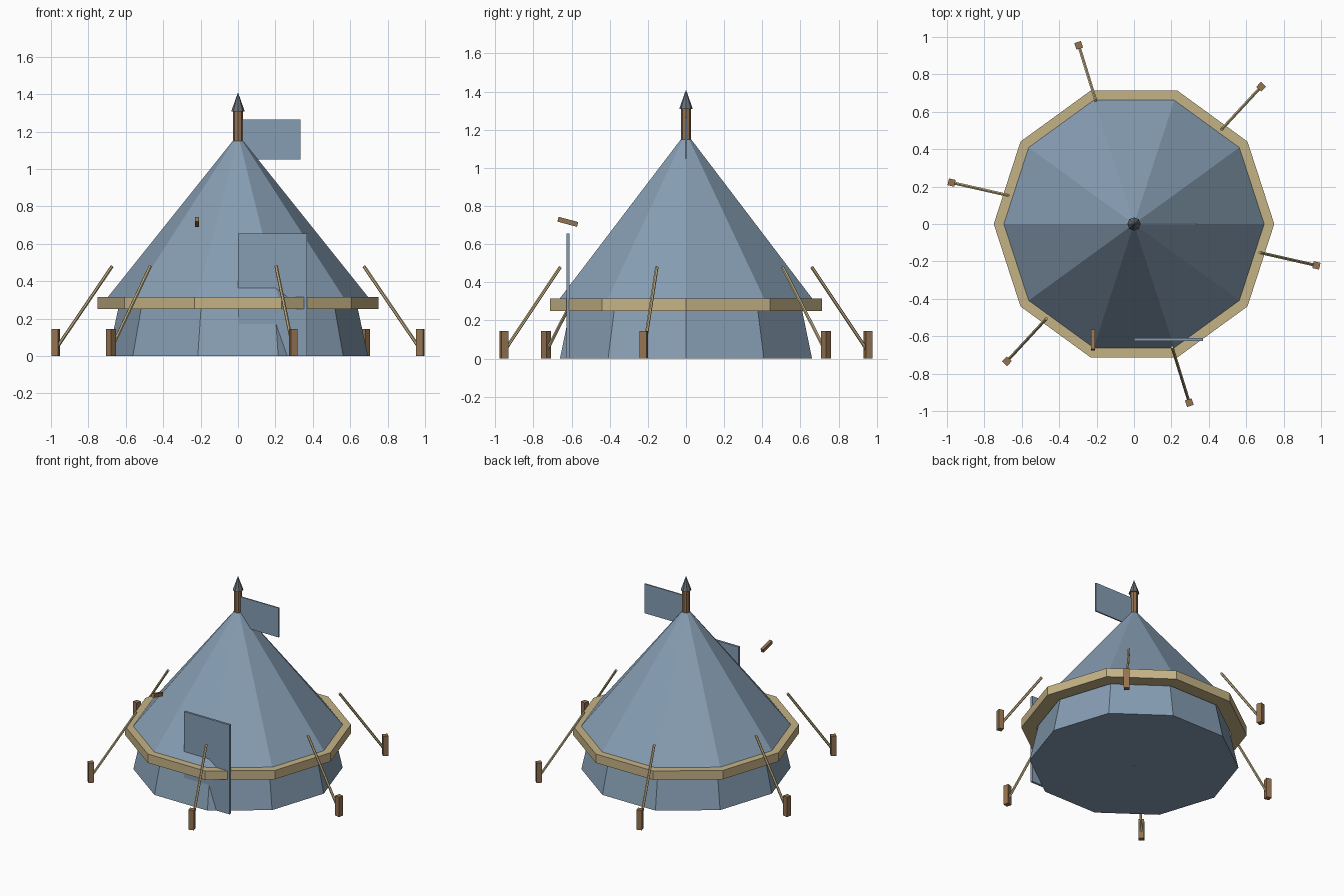
import bpy, bmesh
from math import cos, sin, pi, radians
from mathutils import Vector

if "Cube" in bpy.data.objects:
    bpy.data.objects.remove(bpy.data.objects["Cube"])


def material(name, rgb):
    m = bpy.data.materials.new(name)
    m.diffuse_color = (*rgb, 1)
    m.use_nodes = True
    m.node_tree.nodes["Principled BSDF"].inputs["Base Color"].default_value = m.diffuse_color
    return m


CANVAS = material("canvas", (0.24, 0.34, 0.45))
TAN = material("tan_trim", (0.56, 0.45, 0.24))
WOOD = material("wood", (0.30, 0.17, 0.08))
METAL = material("dark_metal", (0.14, 0.16, 0.18))


def finish(name, bm, mat):
    bmesh.ops.recalc_face_normals(bm, faces=bm.faces)
    me = bpy.data.meshes.new(name)
    bm.to_mesh(me)
    bm.free()
    ob = bpy.data.objects.new(name, me)
    ob.data.materials.append(mat)
    bpy.context.collection.objects.link(ob)
    return ob


def frustum(name, sides, r1, r2, z1, z2, mat):
    bm = bmesh.new()
    bmesh.ops.create_cone(bm, cap_ends=True, segments=sides,
                          radius1=r1, radius2=r2, depth=z2 - z1)
    bmesh.ops.translate(bm, verts=bm.verts, vec=(0, 0, (z1 + z2) / 2))
    return finish(name, bm, mat)


def box(name, size, loc, mat, rot=(0, 0, 0)):
    bm = bmesh.new()
    bmesh.ops.create_cube(bm, size=1)
    bmesh.ops.scale(bm, verts=bm.verts, vec=size)
    ob = finish(name, bm, mat)
    ob.location, ob.rotation_euler = loc, rot
    return ob


def rod(name, a, b, r, mat):
    a, b = Vector(a), Vector(b)
    bm = bmesh.new()
    bmesh.ops.create_cone(bm, cap_ends=True, segments=6,
                          radius1=r, radius2=r, depth=(b - a).length)
    ob = finish(name, bm, mat)
    ob.location = (a + b) / 2
    ob.rotation_euler = (b - a).to_track_quat('Z', 'Y').to_euler()
    return ob


def ring(name, sides, profile, mat):
    # closed (radius, z) profile swept around z
    bm = bmesh.new()
    loops = [[bm.verts.new((r * cos(2 * pi * i / sides), r * sin(2 * pi * i / sides), z))
              for r, z in profile] for i in range(sides)]
    n = len(profile)
    for i in range(sides):
        a, b = loops[i], loops[(i + 1) % sides]
        for j in range(n):
            k = (j + 1) % n
            bm.faces.new((a[j], b[j], b[k], a[k]))
    return finish(name, bm, mat)


# Canvas body: ten-sided walls and roof, with the trim band at the eaves
ob_walls = frustum("walls", 10, 0.695, 0.628, 0, 0.31, CANVAS)
ob_roof = frustum("roof", 10, 0.70, 0.028, 0.31, 1.15, CANVAS)
# turn so that corners lie on the x axis, like the band
for ob in (ob_walls, ob_roof):
    if min(abs(v.co.y) for v in ob.data.vertices) > 0.001:
        ob.rotation_euler.z = pi / 10
ring("eaves_band", 10, [(0.65, 0.25), (0.75, 0.25), (0.75, 0.315), (0.65, 0.315)], TAN)

# Centre pole, finial and flag
frustum("centre_pole", 8, 0.026, 0.026, 0, 1.31, WOOD)
frustum("finial", 8, 0.036, 0.0, 1.308, 1.41, METAL)
box("flag", (0.31, 0.01, 0.215), (0.178, 0, 1.157), CANVAS)

# Door flap and toggle
box("door_flap", (0.37, 0.016, 0.655), (0.185, -0.618, 0.3275), CANVAS)
box("door_toggle", (0.021, 0.107, 0.026), (-0.22, -0.62, 0.717), WOOD, (radians(-15), 0, 0))

# Guy ropes and pegs
for i in range(6):
    t = radians(-12.8 + 60 * i)
    c, s = cos(t), sin(t)
    box(f"peg_{i + 1}", (0.037, 0.037, 0.145), (c, s, 0.0725), WOOD, (0, 0, t))
    rod(f"guy_rope_{i + 1}", (0.69 * c, 0.69 * s, 0.48), (c, s, 0.035), 0.009, TAN)
